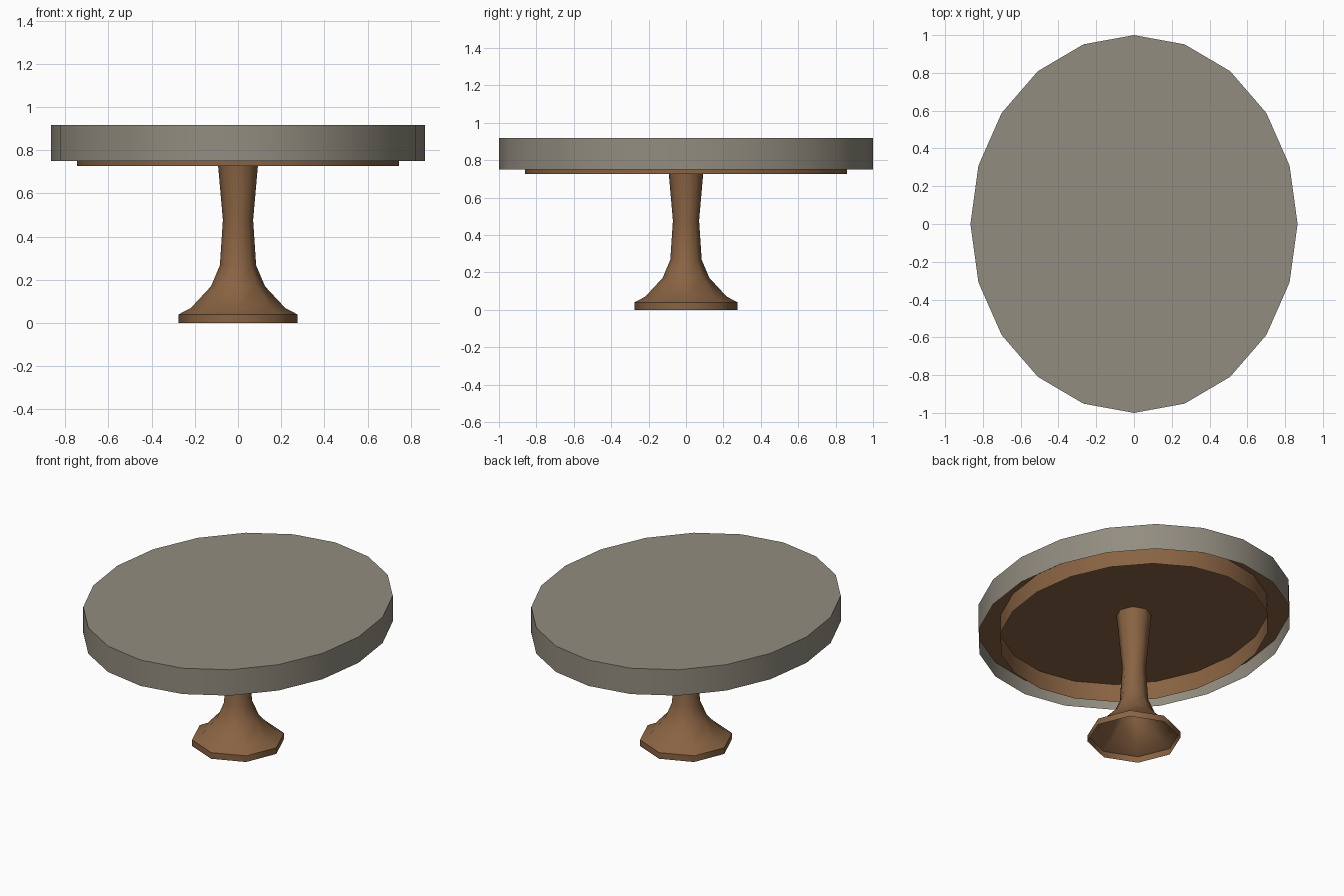
import bpy, bmesh, math

if "Cube" in bpy.data.objects:
    bpy.data.objects.remove(bpy.data.objects["Cube"])

def material(name, rgb):
    m = bpy.data.materials.new(name)
    m.diffuse_color = (*rgb, 1)
    m.use_nodes = True
    m.node_tree.nodes["Principled BSDF"].inputs["Base Color"].default_value = m.diffuse_color
    return m

stone = material("grey_stone", (0.29, 0.265, 0.215))
wood = material("brown_wood", (0.25, 0.125, 0.055))

def lathe(name, profile, sides, mat, x_scale=1.0, cap_last=False):
    """Stack (radius, z) rings into an open shell, optionally closed at the last ring."""
    bm = bmesh.new()
    rings = []
    for r, z in profile:
        angles = [math.pi / 2 + 2 * math.pi * i / sides for i in range(sides)]
        rings.append([bm.verts.new((r * x_scale * math.cos(a), r * math.sin(a), z))
                      for a in angles])
    for low, high in zip(rings, rings[1:]):
        for i in range(sides):
            j = (i + 1) % sides
            bm.faces.new((low[i], low[j], high[j], high[i]))
    if cap_last:
        bm.faces.new(rings[-1])
    mesh = bpy.data.meshes.new(name)
    bm.to_mesh(mesh)
    bm.free()
    mesh.materials.append(mat)
    ob = bpy.data.objects.new(name, mesh)
    bpy.context.collection.objects.link(ob)
    bpy.ops.object.select_all(action='DESELECT')
    ob.select_set(True)
    bpy.context.view_layer.objects.active = ob
    bpy.ops.object.shade_smooth_by_angle(angle=math.radians(50))
    return ob

OVAL = 0.866      # width of the oval top relative to its length
UNDER = 0.843     # height of the wooden underside

# Oval top with a hanging rim, open below
lathe("table_top", [(1.0, 0.75), (1.0, 0.918)], 20, stone, OVAL, True)

# Wooden board inside the rim, facing down
board = lathe("underside_board", [(0.998, UNDER + 0.002), (0.998, UNDER)], 20, wood, OVAL, True)
board.data.flip_normals()

# Thin oval apron hanging below the board
lathe("apron", [(0.86, 0.726), (0.86, UNDER)], 20, wood, OVAL)

# Eight-sided pedestal with a flared hollow foot
lathe("pedestal", [(0.275, 0), (0.275, 0.04), (0.218, 0.07), (0.125, 0.17),
                   (0.084, 0.267), (0.07, 0.477), (0.092, 0.727), (0.104, UNDER)], 8, wood)
